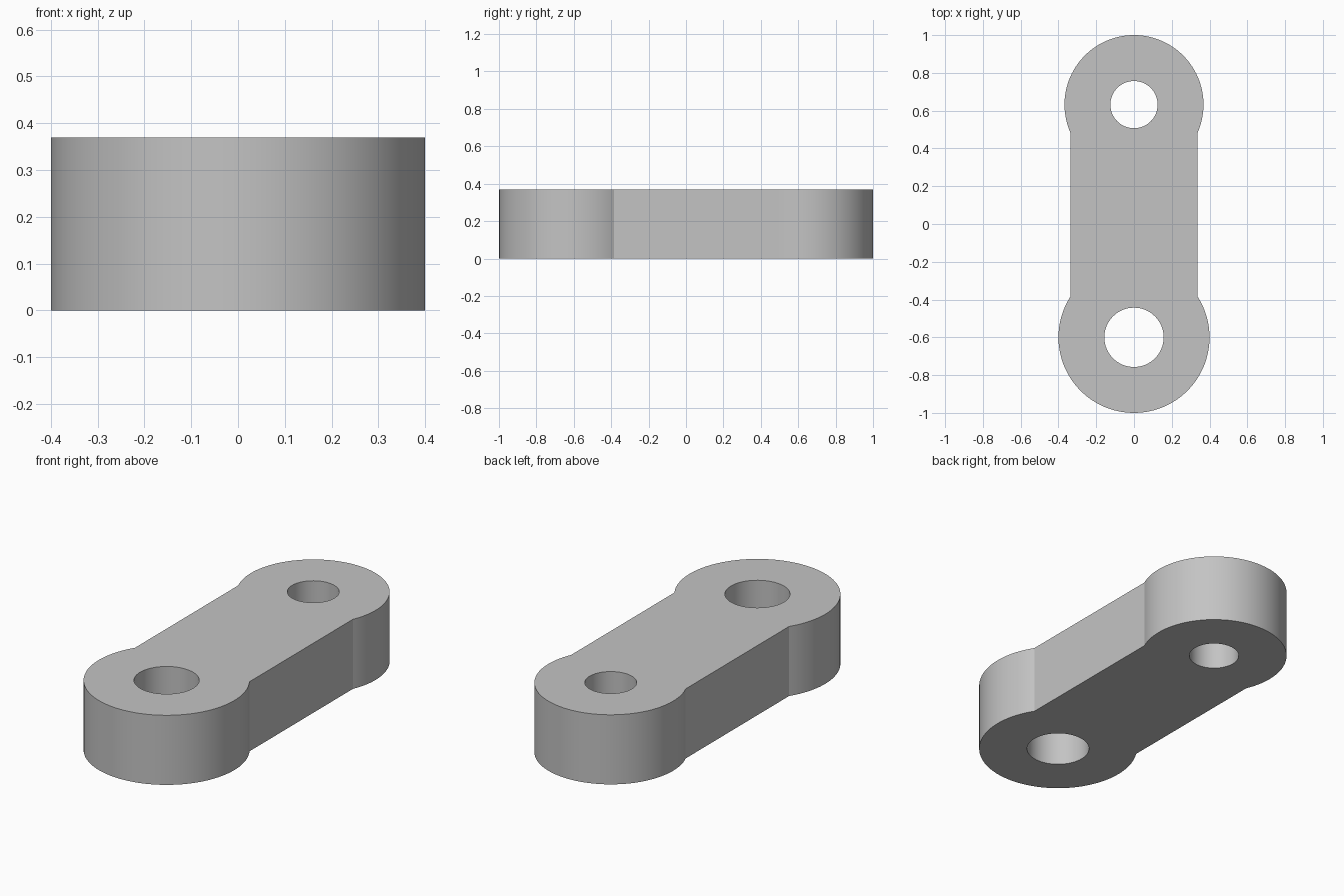
import bpy
import bmesh
from math import acos, cos, sin, pi, radians

cube = bpy.data.objects.get("Cube")
if cube:
    bpy.data.objects.remove(cube, do_unlink=True)

HEIGHT = 0.37
HALF_WIDTH = 0.337
FRONT_Y, FRONT_R, FRONT_HOLE = -0.6, 0.4, 0.157
BACK_Y, BACK_R, BACK_HOLE = 0.632, 0.368, 0.125
STEPS = 64


def arc(y, r, start, end, steps=STEPS):
    """Points along an arc centred on x = 0, both ends included."""
    angles = [start + (end - start) * i / steps for i in range(steps + 1)]
    return [(r * cos(a), y + r * sin(a), 0) for a in angles]


def add_loop(bm, points):
    """Closed ring of edges."""
    verts = [bm.verts.new(p) for p in points]
    return [bm.edges.new((v, verts[i - 1])) for i, v in enumerate(verts)]


# Outline: two round ends joined by straight sides, with a hole in each end
front_a = acos(HALF_WIDTH / FRONT_R)
back_a = acos(HALF_WIDTH / BACK_R)
outline = (arc(BACK_Y, BACK_R, -back_a, pi + back_a)
           + arc(FRONT_Y, FRONT_R, pi - front_a, 2 * pi + front_a))

bm = bmesh.new()
edges = add_loop(bm, outline)
for y, r in ((FRONT_Y, FRONT_HOLE), (BACK_Y, BACK_HOLE)):
    edges += add_loop(bm, arc(y, r, 0, 2 * pi)[:-1])

# Fill the flat profile and raise it to a solid
bmesh.ops.triangle_fill(bm, edges=edges, use_beauty=True)
raised = bmesh.ops.extrude_face_region(bm, geom=bm.faces[:])["geom"]
bmesh.ops.translate(bm, vec=(0, 0, HEIGHT),
                    verts=[g for g in raised if isinstance(g, bmesh.types.BMVert)])
bmesh.ops.recalc_face_normals(bm, faces=bm.faces[:])

mesh = bpy.data.meshes.new("link_arm")
bm.to_mesh(mesh)
bm.free()
link = bpy.data.objects.new("link_arm", mesh)
bpy.context.collection.objects.link(link)

# Plain grey
grey = bpy.data.materials.new("grey")
grey.use_nodes = True
color = (0.55, 0.55, 0.55, 1)
grey.diffuse_color = color
grey.node_tree.nodes["Principled BSDF"].inputs["Base Color"].default_value = color
mesh.materials.append(grey)

# Smooth walls, sharp rims
bpy.ops.object.select_all(action="DESELECT")
link.select_set(True)
bpy.context.view_layer.objects.active = link
bpy.ops.object.shade_smooth_by_angle(angle=radians(20))
